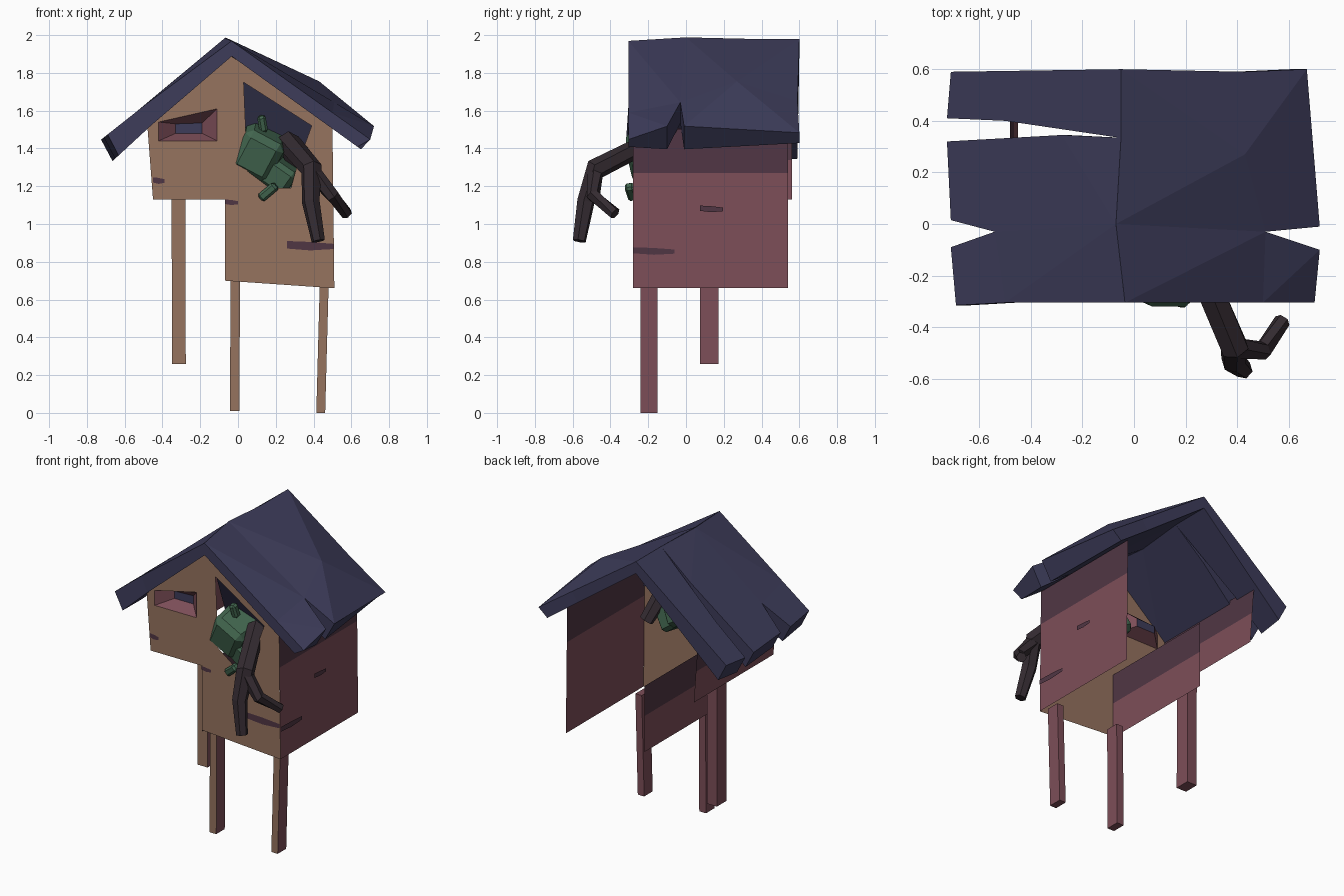
import bpy, bmesh, math
from mathutils import Vector, Matrix

if "Cube" in bpy.data.objects:
    bpy.data.objects.remove(bpy.data.objects["Cube"])


def material(name, rgb):
    m = bpy.data.materials.new(name)
    lin = [((c / 255 + 0.055) / 1.055) ** 2.4 for c in rgb]
    m.diffuse_color = (*lin, 1)
    m.use_nodes = True
    m.node_tree.nodes["Principled BSDF"].inputs["Base Color"].default_value = m.diffuse_color
    return m


TAN = material("tan_wood", (150, 115, 95))
ROSE = material("rose_wood", (125, 78, 88))
PLUM = material("plum_crack", (80, 54, 68))
NAVY = material("navy_roof", (61, 60, 90))
GREEN = material("green_skin", (66, 102, 79))
BARK = material("dark_bark", (52, 43, 49))


def finish(bm, name, mats, rule=None, normals=True):
    if normals:
        bmesh.ops.recalc_face_normals(bm, faces=bm.faces[:])
    bm.normal_update()
    if rule:
        for f in bm.faces:
            f.material_index = rule(f)
    me = bpy.data.meshes.new(name)
    bm.to_mesh(me)
    bm.free()
    for m in mats:
        me.materials.append(m)
    ob = bpy.data.objects.new(name, me)
    bpy.context.collection.objects.link(ob)
    return ob


def sheet(name, points, mat):
    bm = bmesh.new()
    bm.faces.new([bm.verts.new(p) for p in points])
    return finish(bm, name, [mat], normals=False)


def bridge(bm, a, b):
    for i in range(len(a)):
        j = (i + 1) % len(a)
        bm.faces.new((a[i], a[j], b[j], b[i]))


# Front wall with window and doorway holes
FRONT = -0.28
outline = [(-.48, 1.52), (-.45, 1.13), (-.07, 1.13), (-.07, .70), (.51, .66),
           (.50, 1.52), (-.04, 1.91)]
window = [(-.42, 1.54), (-.42, 1.44), (-.11, 1.44), (-.11, 1.61)]
pane = [(-.33, 1.53), (-.33, 1.48), (-.19, 1.48), (-.19, 1.535)]
door = [(.03, 1.75), (.05, 1.28), (.17, 1.19), (.28, 1.19), (.31, 1.30), (.39, 1.52)]
bm = bmesh.new()
edges = []
for loop in (outline, window, door):
    vs = [bm.verts.new((x, FRONT, z)) for x, z in loop]
    edges += [bm.edges.new((vs[i], vs[(i + 1) % len(vs)])) for i in range(len(vs))]
bmesh.ops.triangle_fill(bm, edges=edges, use_beauty=True, normal=(0, -1, 0))
finish(bm, "front_wall", [TAN], normals=False)

# Window recess and pane
bm = bmesh.new()
bridge(bm, [bm.verts.new((x, FRONT, z)) for x, z in window],
       [bm.verts.new((x, -.20, z)) for x, z in pane])
finish(bm, "window_recess", [ROSE], normals=False)
sheet("window_pane", [(x, -.20, z) for x, z in pane], NAVY)

# Dark sloping panel inside the doorway
sheet("doorway_panel", [(.01, -.26, 1.78), (.01, -.13, 1.42), (.41, -.13, 1.42),
                        (.41, -.26, 1.55)], NAVY)


# Side walls: a lower board and a darker upper band
def side_wall(name, low, band, top, back):
    bm = bmesh.new()
    rows = [[bm.verts.new((x, y, z)) for y in (FRONT, back)] for x, z in (low, band, top)]
    for a, b in zip(rows, rows[1:]):
        bm.faces.new((a[0], a[1], b[1], b[0]))
    z = band[1]
    return finish(bm, name, [ROSE, PLUM],
                  lambda f: int(f.calc_center_median().z > z), normals=False)


side_wall("right_wall", (.51, .66), (.503, 1.27), (.50, 1.50), .54)
side_wall("upper_left_wall", (-.45, 1.13), (-.465, 1.34), (-.48, 1.53), .56)
side_wall("lower_left_wall", (-.07, .69), (-.07, .93), (-.07, 1.13), .54)


# Painted cracks on the boards: (u, v) outline of a ragged sliver
def sliver(a, b, z, h):
    m = (a + b) / 2
    return [(a, z - h * .3), (m, z - h * .5), (b, z - h * .35), (b, z + h * .2),
            (m, z + h * .4), (a, z + h * .5)]


for i, c in enumerate([(.26, .505, .885, .05), (-.45, -.39, 1.23, .035),
                       (-.07, .0, 1.115, .03)]):
    sheet(f"front_crack_{i}", [(u, FRONT - .004, v) for u, v in sliver(*c)], PLUM)
for i, c in enumerate([(-.28, -.06, .857, .04), (.075, .195, 1.08, .035)]):
    sheet(f"side_crack_{i}", [(.514, u, v) for u, v in sliver(*c)], PLUM)


# Legs: front faces tan, the rest rose
def leg(name, x, y, w, d, z0, z1, lean):
    bm = bmesh.new()
    rings = []
    for z, dx in ((z0, 0), (z1, lean)):
        rings.append([bm.verts.new((x + dx + sx * w / 2, y + sy * d / 2, z))
                      for sx, sy in ((-1, -1), (1, -1), (1, 1), (-1, 1))])
    bridge(bm, *rings)
    for r in rings:
        bm.faces.new(r)
    return finish(bm, name, [ROSE, TAN], lambda f: int(f.normal.y < -.6))


leg("back_left_leg", -.313, .123, .073, .10, .26, 1.16, -.002)
leg("front_left_leg", -.018, -.195, .05, .09, .01, .70, .004)
leg("front_right_leg", .438, -.195, .047, .09, 0, .67, .018)


# Roof slopes: split plank outlines seen from above, raised to the pitch
def roof(name, front, rear, side, top_z, low_z, crown=None):
    bm = bmesh.new()
    cache = {}

    def pair(p):
        if p not in cache:
            x, y = p
            t = abs(x + .05)
            cache[p] = (bm.verts.new((x, y, top_z(t, y))),
                        bm.verts.new((x - side * .09 * t, y, low_z(t))))
        return cache[p]

    poked = None
    for part in (front, rear):
        bm.faces.new([pair(p)[1] for p in reversed(part)])
        poked = bm.faces.new([pair(p)[0] for p in part])
    rim = front + rear[1:-1]
    bridge(bm, [pair(p)[0] for p in rim], [pair(p)[1] for p in rim])
    if crown:                 # buckled point in the rear planks
        bmesh.ops.poke(bm, faces=[poked])["verts"][0].co = crown
    bmesh.ops.recalc_face_normals(bm, faces=bm.faces[:])
    bmesh.ops.triangulate(bm, faces=[f for f in bm.faces if len(f.verts) > 4])
    return finish(bm, name, [NAVY])


def ridge(y):
    return 2.0 if y == 0 else 1.98


def right_top(t, y):
    pitch = .71 if y < -.2 else .60 if y < .1 else .69
    return ridge(y) - pitch * t


# each slope: front part starts at the ridge middle and ends at the notch tip
roof("left_roof", [(-.07, 0), (-.035, -.305), (-.5, -.305), (-.69, -.315), (-.71, -.09),
                   (-.54, -.03)],
     [(-.54, -.03), (-.71, .015), (-.725, .32), (-.28, .345), (-.06, .335), (-.5, .40),
      (-.725, .41), (-.71, .59), (-.05, .60), (-.05, .34), (-.07, 0)], -1,
     lambda t, y: ridge(y) - .79 * t, lambda t: 1.90 - .84 * t)
roof("right_roof", [(-.07, 0), (-.035, -.305), (.5, -.305), (.70, -.305), (.72, -.10),
                    (.51, -.03)],
     [(.51, -.03), (.72, -.01), (.67, .60), (.43, .59), (-.05, .60), (-.05, .34),
      (-.07, 0)], 1, right_top, lambda t: 1.90 - .655 * t, (.43, .27, 1.755))


# Creature head: faceted tilted block with snout and ears
def block(name, center, size, tilt, bevel, mat, taper=1.0):
    bm = bmesh.new()
    bmesh.ops.create_cube(bm, size=1)
    for v in bm.verts:
        if v.co.y < 0:
            v.co.x *= taper
            v.co.z *= taper
    bmesh.ops.scale(bm, vec=size, verts=bm.verts[:])
    if bevel:
        bmesh.ops.bevel(bm, geom=bm.edges[:], offset=bevel, segments=1, affect='EDGES')
    m = Matrix.Translation(center) @ Matrix.Rotation(math.radians(tilt), 4, 'Y')
    bmesh.ops.transform(bm, matrix=m @ Matrix.Rotation(math.radians(12), 4, 'X'),
                        verts=bm.verts[:])
    return finish(bm, name, [mat])


block("creature_head", (.11, -.18, 1.375), (.26, .25, .27), 28, .035, GREEN, .85)
block("creature_snout", (.215, -.19, 1.255), (.18, .17, .17), 35, .025, GREEN, .9)
block("upper_ear", (.13, -.22, 1.53), (.045, .05, .09), -10, .012, GREEN)
block("lower_ear", (.16, -.29, 1.17), (.05, .05, .11), 50, .012, GREEN)


# Creature arm: six-sided tapering limbs
def limb(name, path, radii, sides=6):
    pts = [Vector(p) for p in path]
    bm = bmesh.new()
    rings = []
    for i, p in enumerate(pts):
        d = (pts[min(i + 1, len(pts) - 1)] - pts[max(i - 1, 0)]).normalized()
        u = d.cross(Vector((1, .3, 0))).normalized()
        w = d.cross(u)
        rings.append([bm.verts.new(p + radii[i] * (math.cos(a) * u + math.sin(a) * w))
                      for a in (2 * math.pi * k / sides for k in range(sides))])
    for a, b in zip(rings, rings[1:]):
        bridge(bm, a, b)
    bm.faces.new(rings[0])
    bm.faces.new(rings[-1])
    return finish(bm, name, [BARK])


limb("arm", [(.35, -.08, 1.22), (.27, -.2, 1.43), (.39, -.48, 1.29), (.385, -.53, 1.12),
             (.425, -.565, .91)], [.045, .062, .058, .048, .036])
limb("thumb", [(.39, -.48, 1.28), (.50, -.49, 1.15), (.575, -.375, 1.055)],
     [.045, .038, .032])
